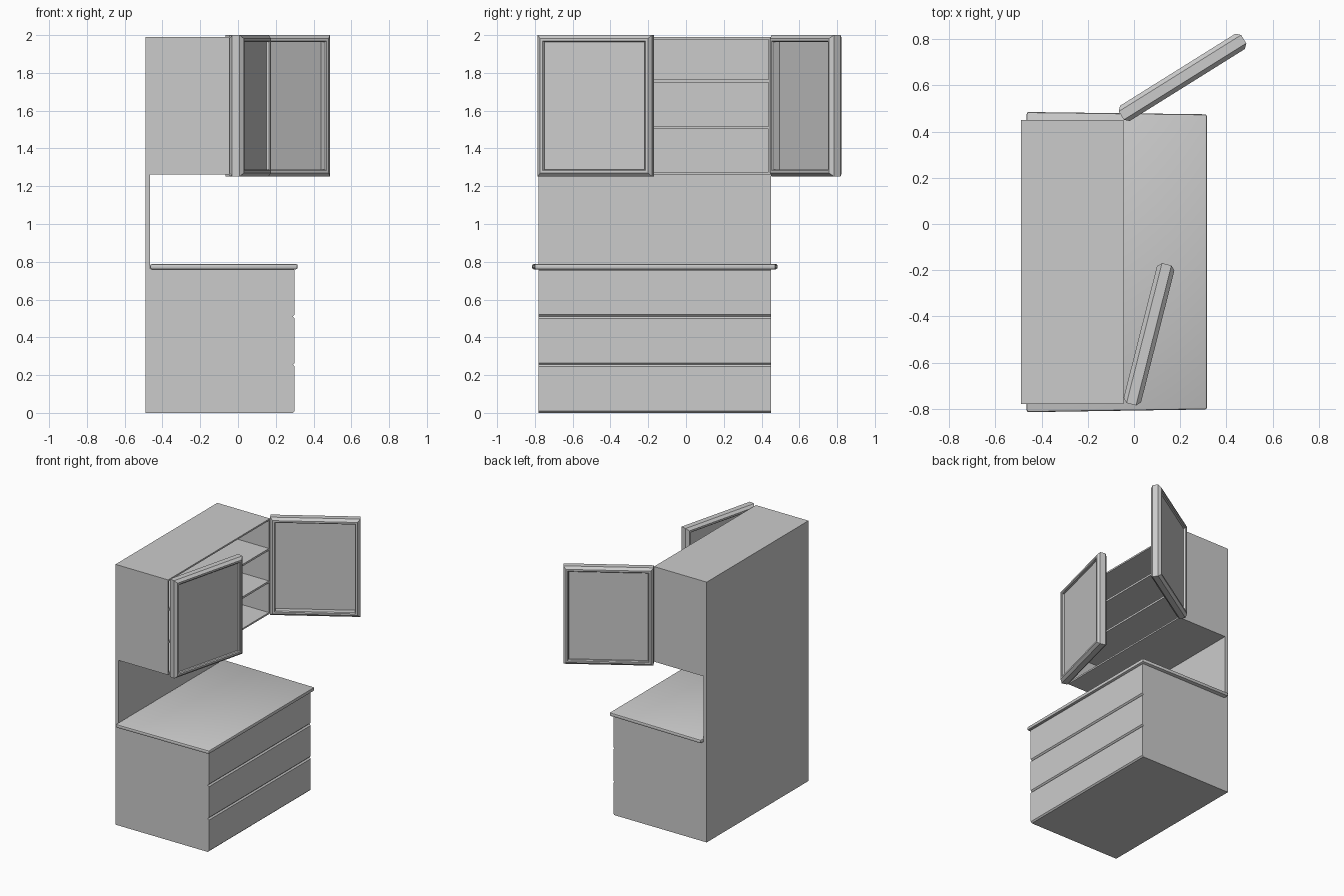
import bpy, bmesh, math

if "Cube" in bpy.data.objects:
    bpy.data.objects.remove(bpy.data.objects["Cube"])


def make(name, verts, faces, bevel=0.0, segments=2):
    """Mesh object with consistent normals, optional bevel, smooth by angle."""
    bm = bmesh.new()
    vs = [bm.verts.new(v) for v in verts]
    for f in faces:
        bm.faces.new([vs[i] for i in f])
    bmesh.ops.recalc_face_normals(bm, faces=bm.faces[:])
    if bevel:
        bmesh.ops.bevel(bm, geom=bm.edges[:], offset=bevel, segments=segments,
                        profile=0.5, affect='EDGES')
    me = bpy.data.meshes.new(name)
    bm.to_mesh(me)
    bm.free()
    ob = bpy.data.objects.new(name, me)
    bpy.context.collection.objects.link(ob)
    bpy.ops.object.select_all(action='DESELECT')
    ob.select_set(True)
    bpy.context.view_layer.objects.active = ob
    bpy.ops.object.shade_smooth_by_angle(angle=math.radians(35))
    return ob


def prism(lower, upper):
    """Vertices and faces joining two matching outlines."""
    n = len(lower)
    faces = [[i, (i + 1) % n, n + (i + 1) % n, n + i] for i in range(n)]
    return lower + upper, faces + [list(range(n)), list(range(n, 2 * n))]


def box(name, x, y, z):
    rect = [(x[0], y[0]), (x[1], y[0]), (x[1], y[1]), (x[0], y[1])]
    return make(name, *prism([(a, b, z[0]) for a, b in rect],
                             [(a, b, z[1]) for a, b in rect]))


BACK, WALL, FRONT = -0.49, -0.465, 0.30
Y0, Y1 = -0.78, 0.45
T = 0.012

# Drawer base and tall back panel: one side profile with drawer grooves
side = [(BACK, 0), (FRONT - 0.01, 0)]
for k in range(3):
    lo, hi = 0.255 * k, 0.255 * (k + 1)
    side += [(FRONT, lo + 0.01), (FRONT, hi - 0.01), (FRONT - 0.01, hi)]
side += [(WALL, 0.765), (WALL, 1.99), (BACK, 1.99)]
make("drawer_base_and_back", *prism([(x, Y0, z) for x, z in side],
                                    [(x, Y1, z) for x, z in side]))

# Countertop, slightly tapered toward the front
top = [(WALL, -0.815), (0.316, -0.803), (0.316, 0.475), (WALL, 0.485)]
make("countertop", *prism([(x, y, 0.76) for x, y in top],
                          [(x, y, 0.788) for x, y in top]), bevel=0.009)

# Upper cabinet shell and shelves
UX = (WALL, -0.045)
box("cabinet_side_left", UX, (Y0, Y0 + T), (1.263, 1.99))
box("cabinet_side_right", UX, (Y1 - T, Y1), (1.263, 1.99))
inner = (Y0 + T, Y1 - T)
box("cabinet_bottom", UX, inner, (1.263, 1.263 + T))
box("cabinet_top", UX, inner, (1.99 - T, 1.99))
for i, z in enumerate((1.502, 1.75)):
    box(f"shelf_{i + 1}", UX, inner, (z, z + 0.015))


def door(name, centre, u, n):
    """Chamfered frame swept round a rectangle, plus a recessed panel."""
    L, D, C, W = 0.625, 0.078, 0.018, 0.037
    z0, z1 = 1.252, 2.0

    def at(a, b, z):
        return (centre[0] + u[0] * a + n[0] * b, centre[1] + u[1] * a + n[1] * b, z)

    def ring(d, b):
        h = L / 2 - d
        return [at(-h, b, z0 + d), at(h, b, z0 + d), at(h, b, z1 - d), at(-h, b, z1 - d)]

    h = D / 2
    prof = [(0, C - h), (C, -h), (W - 0.006, -h), (W, 0.006 - h),
            (W, h - 0.006), (W - 0.006, h), (C, h), (0, h - C)]
    verts = [v for d, b in prof for v in ring(d, b)]
    m = len(prof)
    faces = [[4 * i + j, 4 * i + (j + 1) % 4,
              4 * ((i + 1) % m) + (j + 1) % 4, 4 * ((i + 1) % m) + j]
             for i in range(m) for j in range(4)]
    make(name + "_frame", verts, faces)
    make(name + "_panel", *prism(ring(W - 0.004, 0.008), ring(W - 0.004, 0.018)))


# Two doors standing open at different angles (n points to the outer face)
a, b = math.radians(14.2), math.radians(32)
door("left_door", (0.065, -0.4775), (math.sin(a), math.cos(a)), (math.cos(a), -math.sin(a)))
door("right_door", (0.21, 0.635), (math.cos(b), math.sin(b)), (-math.sin(b), math.cos(b)))
